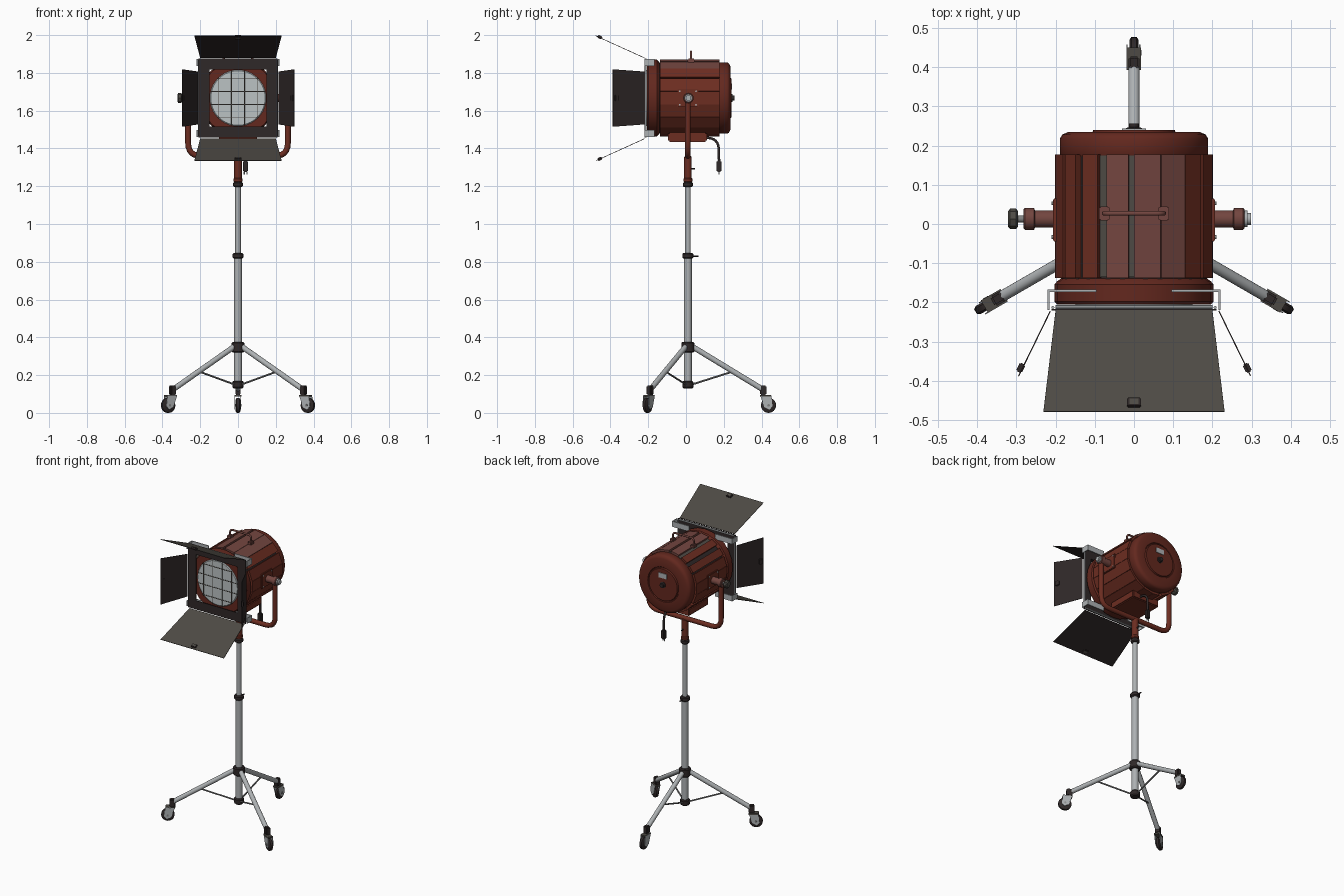
import bpy, bmesh, math
from mathutils import Vector, Matrix

if "Cube" in bpy.data.objects:
    bpy.data.objects.remove(bpy.data.objects["Cube"])


def material(name, r, g, b):
    m = bpy.data.materials.new(name)
    m.use_nodes = True
    m.diffuse_color = (r, g, b, 1)
    m.node_tree.nodes["Principled BSDF"].inputs["Base Color"].default_value = (r, g, b, 1)
    return m


RED = material("oxide red paint", .15, .026, .015)
CAP = material("deep red paint", .125, .021, .013)
FADED = material("faded red paint", .17, .06, .05)
GREY = material("warm grey metal", .075, .068, .058)
BLACK = material("brownish black", .028, .021, .021)
STEEL = material("dull steel", .22, .22, .22)
SILVER = material("silver metal", .42, .44, .45)
GLASS = material("pale lens glass", .5, .54, .55)

ZC = 1.667   # height of the lamp axis
YC = .01     # depth of the stand axis


def finish(name, bm, mat, smooth=True):
    bmesh.ops.recalc_face_normals(bm, faces=bm.faces)
    me = bpy.data.meshes.new(name)
    bm.to_mesh(me)
    bm.free()
    ob = bpy.data.objects.new(name, me)
    bpy.context.collection.objects.link(ob)
    me.materials.append(mat)
    if smooth:
        bpy.ops.object.select_all(action='DESELECT')
        ob.select_set(True)
        bpy.context.view_layer.objects.active = ob
        bpy.ops.object.shade_smooth_by_angle(angle=math.radians(35))
    return ob


def box(name, centre, size, mat, turn=None, bevel=0):
    bm = bmesh.new()
    bmesh.ops.create_cube(bm, size=1, matrix=Matrix.Diagonal((*size, 1)))
    if bevel:
        bmesh.ops.bevel(bm, geom=bm.edges[:], offset=bevel, segments=2, affect='EDGES')
    bm.transform(Matrix.Translation(centre) @ (turn or Matrix()))
    return finish(name, bm, mat, False)


def lathe(name, origin, axis, profile, mat, n=32):
    """Revolve (distance along axis, radius) pairs into a closed solid."""
    bm = bmesh.new()
    q = Vector(axis).to_track_quat('Z', 'Y').to_matrix().to_4x4()
    rings = [[bm.verts.new((r * math.cos(math.tau * i / n), r * math.sin(math.tau * i / n), h))
              for i in range(n)] for h, r in profile]
    for a, b in zip(rings, rings[1:]):
        for i in range(n):
            j = (i + 1) % n
            bm.faces.new((a[i], a[j], b[j], b[i]))
    bm.faces.new(rings[0])
    bm.faces.new(rings[-1])
    bm.transform(Matrix.Translation(origin) @ q)
    return finish(name, bm, mat)


def rod(name, a, b, r, mat, n=16):
    d = Vector(b) - Vector(a)
    return lathe(name, a, d, [(0, r), (d.length, r)], mat, n)


def collar(name, z0, z1, r, mat=BLACK):
    e = .006
    return lathe(name, (0, YC, z0), (0, 0, 1),
                 [(0, r - e), (e, r), (z1 - z0 - e, r), (z1 - z0, r - e)], mat, 20)


def tube(name, points, r, mat, corner):
    """Round tube along points, with each inner corner rounded off."""
    pts = [Vector(p) for p in points]
    path = [pts[0]]
    for a, b, c in zip(pts, pts[1:], pts[2:]):
        s, e = b + (a - b).normalized() * corner, b + (c - b).normalized() * corner
        for t in [i / 6 for i in range(7)]:
            path.append(s.lerp(b, t).lerp(b.lerp(e, t), t))
    path.append(pts[-1])
    cu = bpy.data.curves.new(name, 'CURVE')
    cu.dimensions = '3D'
    cu.bevel_depth, cu.bevel_resolution, cu.use_fill_caps = r, 3, True
    sp = cu.splines.new('POLY')
    sp.points.add(len(path) - 1)
    for p, v in zip(sp.points, path):
        p.co = (*v, 1)
    cu.materials.append(mat)
    ob = bpy.data.objects.new(name, cu)
    bpy.context.collection.objects.link(ob)


def sheet(name, corners, thick, mat):
    bm = bmesh.new()
    f = bm.faces.new([bm.verts.new(c) for c in corners])
    f.normal_update()
    n = f.normal * thick
    ext = bmesh.ops.extrude_face_region(bm, geom=[f])
    bmesh.ops.translate(bm, vec=n, verts=[v for v in ext["geom"] if isinstance(v, bmesh.types.BMVert)])
    return finish(name, bm, mat, False)


# Stand column
rod("lower_pole", (0, YC, .14), (0, YC, .84), .021, SILVER)
rod("upper_pole", (0, YC, .82), (0, YC, 1.22), .015, SILVER)
collar("foot_collar", .13, .17, .029)
collar("leg_hub", .32, .375, .035)
collar("middle_collar", .817, .847, .029)
collar("top_collar", 1.195, 1.222, .026)
collar("spigot", 1.215, 1.36, .02, RED)
collar("spigot_base", 1.22, 1.245, .024, RED)
rod("middle_lock_stem", (0, YC, .83), (0, .065, .83), .004, BLACK, 8)
rod("spigot_lock_stem", (0, YC, 1.292), (0, .048, 1.292), .004, BLACK, 8)

# Legs, braces and casters
for k, ang in enumerate((90, 210, 330)):
    turn = Matrix.Rotation(math.radians(ang), 4, 'Z')
    side = turn @ Vector((0, 1, 0))

    def at(r, z, s=0):
        return turn @ Vector((r, s, z)) + Vector((0, YC, 0))

    rod(f"leg_{k}", at(.025, .35), at(.4, .122), .0145, SILVER)
    rod(f"brace_{k}", at(.02, .15), at(.225, .215), .005, STEEL, 8)
    box(f"leg_socket_{k}", at(.4, .119), (.034, .029, .05), BLACK, turn, .005)
    w = .012
    lathe(f"wheel_{k}", at(.427, .04, -w), side,
          [(0, .032), (.005, .04), (2 * w - .005, .04), (2 * w, .032)], BLACK, 24)
    rod(f"axle_{k}", at(.427, .04, -.019), at(.427, .04, .019), .007, STEEL)
    box(f"fork_top_{k}", at(.412, .09), (.058, .036, .009), GREY, turn)
    for s in (-.016, .016):
        sheet(f"fork_cheek_{k}", [at(.383, .092, s), at(.442, .092, s), at(.448, .035, s),
                                  at(.432, .017, s), at(.405, .03, s)], .003, SILVER)

# Yoke and pivots
YX, YZ = .264, 1.36
tube("yoke", [(-YX, YC, ZC), (-YX, YC, YZ), (YX, YC, YZ), (YX, YC, ZC)], .0155, RED, .07)
for s, side in ((1, "left"), (-1, "right")):
    p = (s * .195, YC + .003, ZC)
    lathe(f"pivot_{side}", p, (s, 0, 0),
          [(0, .022), (.058, .022), (.06, .028), (.083, .028), (.087, .024)], FADED, 24)
    box(f"pivot_plate_{side}", (s * .201, YC, ZC), (.012, .11, .095), RED, bevel=.003)
    for dy in (-.043, .043):
        for dz in (-.036, .036):
            c = Vector((s * .205, YC + dy, ZC + dz))
            rod(f"plate_bolt_{side}", c, c + Vector((s * .005, 0, 0)), .005, SILVER, 8)
lathe("pivot_nut", (.28, .013, ZC), (1, 0, 0), [(0, .021), (.01, .021), (.01, .015), (.018, .015)], SILVER, 12)
rod("tilt_knob_stem", (-.275, .013, ZC), (-.3, .013, ZC), .009, STEEL)
lathe("tilt_knob", (-.296, .013, ZC), (-1, 0, 0), [(0, .02), (.005, .026), (.02, .026), (.025, .02)], GREY, 8)

# Lamp housing: dark core clad in flat plates, with vent gaps between some
AX = (0, 1, 0)
lathe("housing_core", (0, -.145, ZC), AX, [(0, .186), (.325, .186)], BLACK, 36)
gaps = {2: 3, 5: 4, 6: 7, 7: 7, 8: 3, 11: 6, 13: 6}
for k in range(18):
    start, end = 20 * k - 10 + gaps.get(k, .5), 20 * k + 10
    section = []
    for a, r in ((start, .185), (end, .185), (end, .204), (start, .204)):
        a = math.radians(a)
        section.append((r * math.cos(a), -.138, ZC + r * math.sin(a)))
    sheet(f"housing_plate_{k}", section, .315, FADED if k in (3, 4, 5) else RED)
for a in (92.5, 113.5):
    a = math.radians(a)
    box("vent_strip", (.187 * math.cos(a), .02, ZC + .187 * math.sin(a)), (.026, .31, .006), GREY,
        Matrix.Rotation(math.pi / 2 - a, 4, 'Y'))

lathe("front_ring", (0, -.206, ZC), AX,
      [(0, .15), (0, .196), (.008, .203), (.052, .203), (.06, .196), (.067, .186)], CAP, 24)
lathe("rear_cap", (0, .172, ZC), AX,
      [(0, .186), (.005, .189), (.046, .189), (.056, .183), (.063, .168), (.063, .115),
       (.058, .112), (.058, .107), (.068, .104), (.068, .01)], CAP, 40)
lathe("rear_knob", (0, .235, ZC), AX, [(0, .02), (.01, .02), (.012, .013), (.022, .013)], BLACK, 12)
box("rear_label", (0, .241, ZC + .06), (.06, .006, .032), SILVER)

# Lens and wire guard
lathe("lens", (0, -.2125, ZC), AX, [(0, .144), (.004, .149), (.01, .149)], GLASS, 40)
for off in (-.102, -.034, .034, .102):
    h = math.sqrt(.149 ** 2 - off ** 2)
    rod("guard_wire_upright", (off, -.214, ZC - h), (off, -.214, ZC + h), .0022, GREY, 6)
    rod("guard_wire_cross", (-h, -.214, ZC + off), (h, -.214, ZC + off), .0022, GREY, 6)

# Barn door frame, hinge rods and corner brackets
FO, FI, FY = .21, .152, -.219
m = (FO + FI) / 2
for s in (-1, 1):
    box("frame_rail", (0, FY, ZC + s * m), (2 * FO, .004, FO - FI), BLACK)
    box("frame_stile", (s * m, FY, ZC), (FO - FI, .004, 2 * FI), BLACK)
    rod("hinge_rod_level", (-.2, -.212, ZC + s * .205), (.2, -.212, ZC + s * .205), .005, SILVER, 8)
    rod("hinge_rod_upright", (s * .207, -.213, ZC - .2), (s * .207, -.213, ZC + .2), .004, SILVER, 8)
    for t in (-1, 1):
        z = ZC + t * .188
        box("bracket_rear", (s * .158, -.17, z), (.125, .006, .036), SILVER)
        box("bracket_side", (s * .218, -.194, z), (.005, .052, .036), SILVER)

# Barn doors with edge clips; sky-facing sides are grey
for s in (-1, 1):
    door = sheet("level_door", [(-.2, -.22, ZC + s * .214), (.2, -.22, ZC + s * .214),
                                (.231, -.478, ZC + s * .331), (-.231, -.478, ZC + s * .331)], .003, BLACK)
    door.data.materials.append(GREY)
    for f in door.data.polygons:
        f.material_index = int(f.normal.z > .5)
    tilt = Matrix.Rotation(-s * math.radians(24.4), 4, 'X')
    c = Vector((0, -.456, ZC + s * .322))
    box("level_door_clip", c, (.036, .026, .015), BLACK, tilt, .003)
    box("level_door_clip_face", c, (.024, .015, .017), GREY, tilt)
    sheet("side_door", [(s * .215, -.222, ZC - .14), (s * .215, -.222, ZC + .14),
                        (s * .296, -.388, ZC + .152), (s * .296, -.388, ZC - .152)], .003, BLACK)
    swing = Matrix.Rotation(s * math.radians(26), 4, 'Z')
    box("side_door_clip", (s * .289, -.367, ZC), (.016, .024, .034), BLACK, swing, .003)

# Carry handle
HZ = ZC + .245
tube("carry_handle", [(-.076, .027, ZC + .19), (-.076, .027, HZ), (.076, .027, HZ), (.076, .027, ZC + .19)],
     .006, FADED, .02)
for s in (-1, 1):
    box("handle_foot", (s * .076, .027, ZC + .198), (.026, .036, .02), FADED, bevel=.003)

# Base box, cable and plug
box("base_box", (0, .008, 1.46), (.2, .205, .05), RED, bevel=.006)
tube("power_cable", [(.04, .09, 1.457), (.04, .172, 1.455), (.04, .175, 1.33)], .007, BLACK, .06)
box("plug", (.04, .175, 1.305), (.026, .026, .06), BLACK, bevel=.005)
for s in (-1, 1):
    rod("plug_pin", (.04 + s * .007, .175, 1.278), (.04 + s * .007, .175, 1.262), .003, SILVER, 8)
